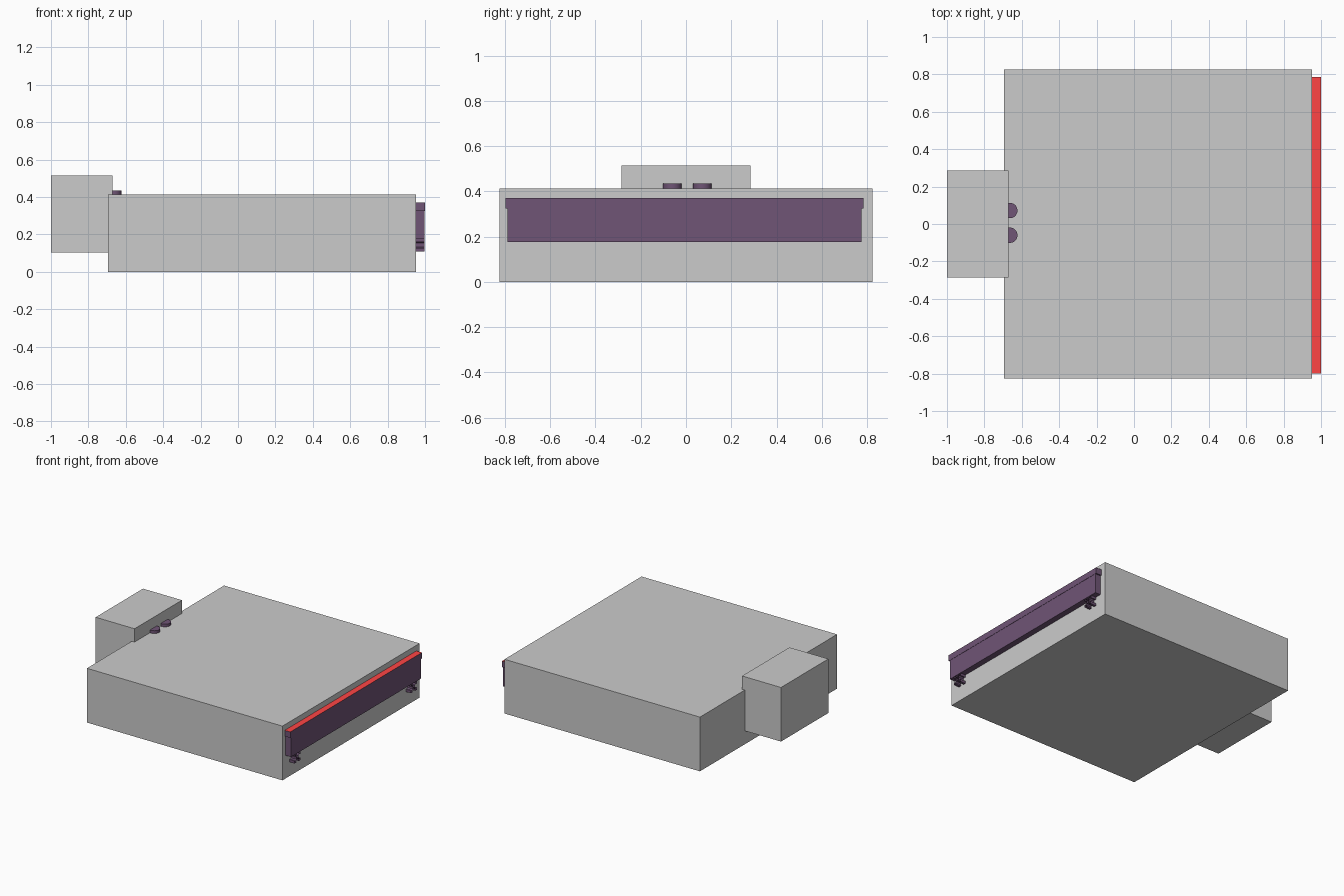
import bpy, bmesh, math

if "Cube" in bpy.data.objects:
    bpy.data.objects.remove(bpy.data.objects["Cube"])


def material(name, rgb):
    m = bpy.data.materials.new(name)
    m.diffuse_color = (*rgb, 1)
    m.use_nodes = True
    m.node_tree.nodes["Principled BSDF"].inputs["Base Color"].default_value = m.diffuse_color
    return m


dark = material("dark_plastic", (0.16, 0.09, 0.18))
red = material("red_strip", (1.0, 0.06, 0.06))


def finish(name, bm, mat=None):
    me = bpy.data.meshes.new(name)
    bm.to_mesh(me)
    bm.free()
    ob = bpy.data.objects.new(name, me)
    bpy.context.collection.objects.link(ob)
    if mat:
        me.materials.append(mat)
    return ob


def box(name, lo, hi, mat=None):
    bm = bmesh.new()
    bmesh.ops.create_cube(bm, size=1)
    for v in bm.verts:
        v.co = [(a + b) / 2 + c * (b - a) for a, b, c in zip(lo, hi, v.co)]
    return finish(name, bm, mat)


# main body and rear housing
box("main_body", (-0.695, -0.825, 0), (0.952, 0.825, 0.413))
box("rear_housing", (-1, -0.285, 0.102), (-0.672, 0.285, 0.514))

# two round buttons half tucked under the housing
for i, y in enumerate((-0.06, 0.072)):
    bm = bmesh.new()
    bmesh.ops.create_cone(bm, cap_ends=True, segments=32,
                          radius1=0.041, radius2=0.041, depth=0.022)
    bmesh.ops.translate(bm, vec=(-0.664, y, 0.423), verts=bm.verts)
    ob = finish(f"button_{i + 1}", bm, dark)
    bpy.context.view_layer.objects.active = ob
    ob.select_set(True)
    bpy.ops.object.shade_smooth_by_angle(angle=math.radians(40))
    ob.select_set(False)

# front bar: panel below, slightly wider cap with red top
box("bar_panel", (0.953, -0.788, 0.176), (0.998, 0.775, 0.326), dark)
cap = box("bar_cap", (0.953, -0.798, 0.325), (1.0, 0.785, 0.371), dark)
cap.data.materials.append(red)
for p in cap.data.polygons:
    if p.normal.z > 0.9:
        p.material_index = 1

# open slotted profiles under the bar: one side of the outline, turned four times
side = [(-0.034, 0.034), (-0.015, 0.034), (-0.015, 0.025), (-0.022, 0.025), (-0.010, 0.013),
        (0.010, 0.013), (0.022, 0.025), (0.015, 0.025), (0.015, 0.034)]
for i, y in enumerate((-0.709, 0.692)):
    bm = bmesh.new()
    rings = ([], [])
    for k in range(4):
        c, s = round(math.cos(-k * math.pi / 2)), round(math.sin(-k * math.pi / 2))
        for u, w in side:
            for ring, x in zip(rings, (0.953, 0.998)):
                ring.append(bm.verts.new((x, y + u * c - w * s, 0.143 + u * s + w * c)))
    a, b = rings
    for j in range(len(a)):
        n = (j + 1) % len(a)
        bm.faces.new((a[j], a[n], b[n], b[j]))
    bmesh.ops.recalc_face_normals(bm, faces=bm.faces)
    finish(f"slotted_foot_{i + 1}", bm, dark)
